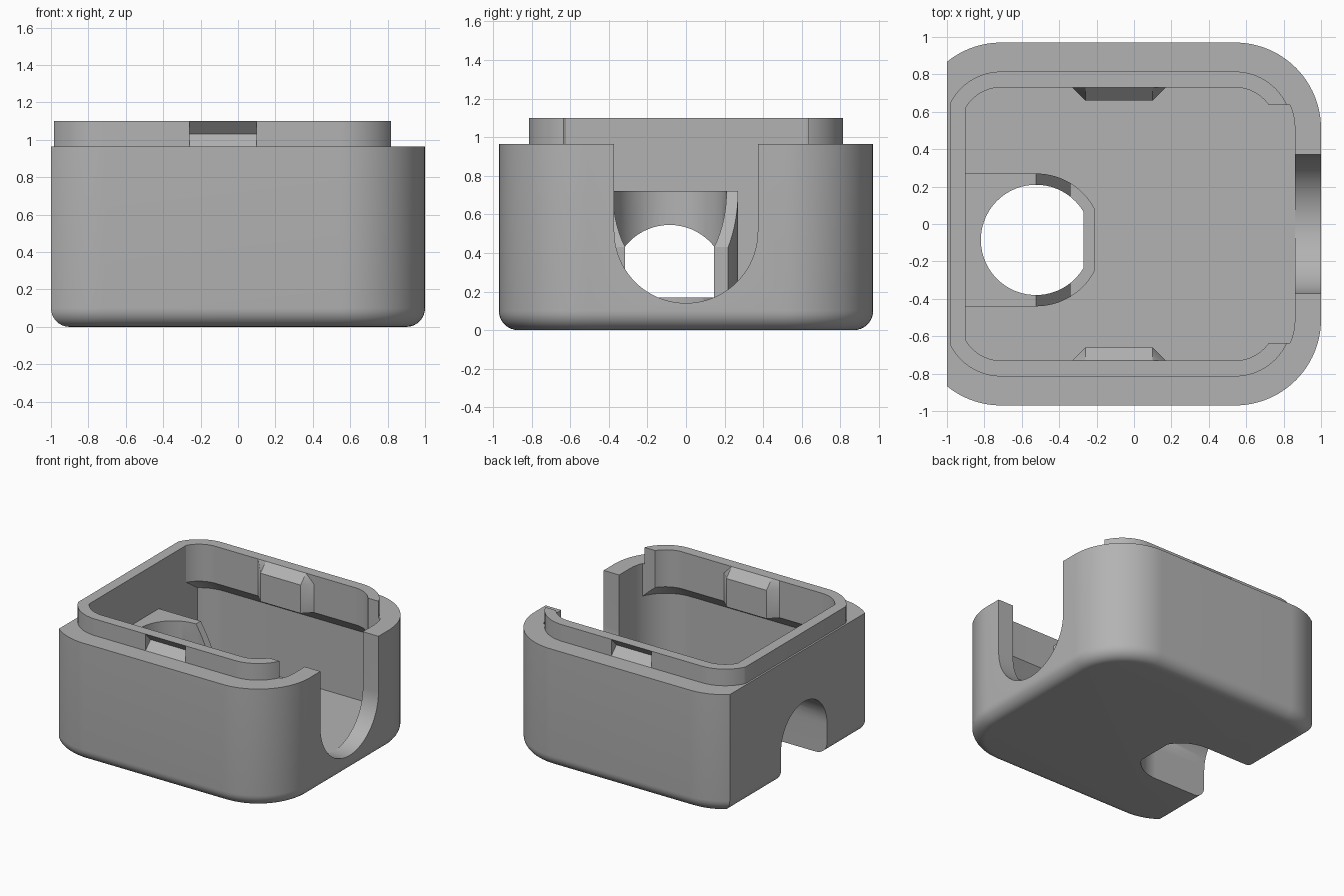
import bpy, bmesh, math

cube = bpy.data.objects.get("Cube")
if cube:
    bpy.data.objects.remove(cube, do_unlink=True)

grey = bpy.data.materials.new("plain_grey")
grey.use_nodes = True
grey.diffuse_color = (0.45, 0.45, 0.45, 1)
grey.node_tree.nodes["Principled BSDF"].inputs["Base Color"].default_value = (0.45, 0.45, 0.45, 1)


def loft(name, rings):
    """Closed solid through rings of equal point count."""
    bm = bmesh.new()
    loops = [[bm.verts.new(p) for p in ring] for ring in rings]
    n = len(loops[0])
    for a, b in zip(loops, loops[1:]):
        for i in range(n):
            j = (i + 1) % n
            bm.faces.new((a[i], a[j], b[j], b[i]))
    bm.faces.new(loops[0])
    bm.faces.new(loops[-1])
    bmesh.ops.recalc_face_normals(bm, faces=bm.faces)
    mesh = bpy.data.meshes.new(name)
    bm.to_mesh(mesh)
    bm.free()
    mesh.materials.append(grey)
    ob = bpy.data.objects.new(name, mesh)
    bpy.context.collection.objects.link(ob)
    return ob


def prism(name, profile, axis, lo, hi):
    """Extrude a 2D profile along x, y or z."""
    def place(p, d):
        q = list(p)
        q.insert("xyz".index(axis), d)
        return q
    return loft(name, [[place(p, d) for p in profile] for d in (lo, hi)])


def box(name, x, y, z):
    return prism(name, [(x[0], y[0]), (x[1], y[0]), (x[1], y[1]), (x[0], y[1])], "z", *z)


def combine(ob, tool, operation):
    mod = ob.modifiers.new(operation, "BOOLEAN")
    mod.operation = operation
    mod.solver = "EXACT"
    mod.object = tool
    bpy.context.view_layer.objects.active = ob
    bpy.ops.object.modifier_apply(modifier=mod.name)
    bpy.data.objects.remove(tool, do_unlink=True)


def arc(cx, cy, r, a, b, n=24):
    return [(cx + r * math.cos(a + (b - a) * i / n), cy + r * math.sin(a + (b - a) * i / n))
            for i in range(n + 1)]


def outline(inset, left, z):
    """Rounded case outline, inset from the wall and cut flat at x = left."""
    r, cx, cy, rx = 0.46 - inset, -0.71, 0.51, 0.54
    end = math.acos(max(-1, (left - cx) / r))
    half = arc(rx, cy, r, 0, math.pi / 2) + arc(cx, cy, r, math.pi / 2, end)
    return [(x, y, z) for x, y in half] + [(x, -y, z) for x, y in reversed(half)]


# Main shell with a rounded bottom edge
R = 0.1
rings = []
for i in range(9):
    t = i / 8 * math.pi / 2
    d = R * (1 - math.sin(t))
    rings.append(outline(d, -1 + d, R * (1 - math.cos(t))))
case = loft("case", rings + [outline(0, -1, 0.965)])

# Raised lip
combine(case, loft("lip", [outline(0.155, -0.985, 0.9), outline(0.155, -0.985, 1.1)]), "UNION")

# Cavity: wide below, tapering in under the lip
FLOOR = 0.14
combine(case, loft("cavity", [outline(0.14, -0.9, FLOOR), outline(0.14, -0.9, 0.7),
                              outline(0.24, -0.9, 0.8), outline(0.24, -0.9, 1.3)]), "DIFFERENCE")

# Gap in the lip above the slotted wall
gap = loft("lip_gap", [outline(0.14, -0.9, 0.5), outline(0.14, -0.9, 1.3)])
combine(gap, box("gap_limit", (0.6, 1.2), (-0.635, 0.635), (0.4, 1.4)), "INTERSECT")
combine(case, gap, "DIFFERENCE")
combine(case, box("gap_top", (0.75, 1.2), (-0.635, 0.635), (0.965, 1.4)), "DIFFERENCE")

# Round-bottomed slot in the side wall
slot = arc(0, 0.512, 0.372, math.pi, 2 * math.pi, 40) + [(0.372, 1.3), (-0.372, 1.3)]
combine(case, prism("slot", slot, "x", 0.8, 1.2), "DIFFERENCE")

# Snap catches: inner bump and outer V groove on both long sides
for s in (1, -1):
    base = [(-0.33, 0.76), (0.17, 0.76), (0.17, 0.73), (0.1, 0.66), (-0.26, 0.66), (-0.33, 0.73)]
    top = [(x, max(y, 0.73)) for x, y in base]
    bump = loft("snap_bump", [[(x, s * y, z) for x, y in ring]
                              for ring, z in ((base, 0.8), (base, 1.03), (top, 1.1))])
    combine(case, bump, "UNION")
    vee = [(s * 0.83, 0.965), (s * 0.815, 0.965), (s * 0.75, 1.03), (s * 0.815, 1.1), (s * 0.83, 1.1)]
    combine(case, prism("snap_groove", vee, "x", -0.26, 0.1), "DIFFERENCE")

# Port boss with a sloping, open end
BX, BY = -0.524, -0.085


def port_plan(r, flat, back):
    a = math.acos((flat - BX) / r)
    return ([(back, BY - r)] + arc(BX, BY, r, -math.pi / 2, -a) +
            arc(BX, BY, r, a, math.pi / 2) + [(back, BY + r)])


boss = prism("boss", port_plan(0.355, -0.21, -0.95), "z", 0.05, 0.72)
slope = [(BX, 0.72), (-0.34, 0.43), (-0.34, 0.17), (0, 0.17), (0, 0.9), (BX, 0.9)]
combine(boss, prism("boss_slope", slope, "y", -0.7, 0.6), "DIFFERENCE")
combine(case, boss, "UNION")

# Vertical port hole and the arched tunnel leading to it
r = 0.295
a = math.acos((-0.27 - BX) / r)
hole = arc(BX, BY, r, a, 2 * math.pi - a, 48)
combine(case, prism("port_hole", hole, "z", -0.2, 0.9), "DIFFERENCE")
tunnel = arc(BY, 0.25, r, 0, math.pi, 32) + [(BY - r, -0.2), (BY + r, -0.2)]
combine(case, prism("tunnel", tunnel, "x", -1.2, BX), "DIFFERENCE")

bpy.ops.object.select_all(action="DESELECT")
case.select_set(True)
bpy.context.view_layer.objects.active = case
bpy.ops.object.shade_smooth_by_angle(angle=math.radians(30))
